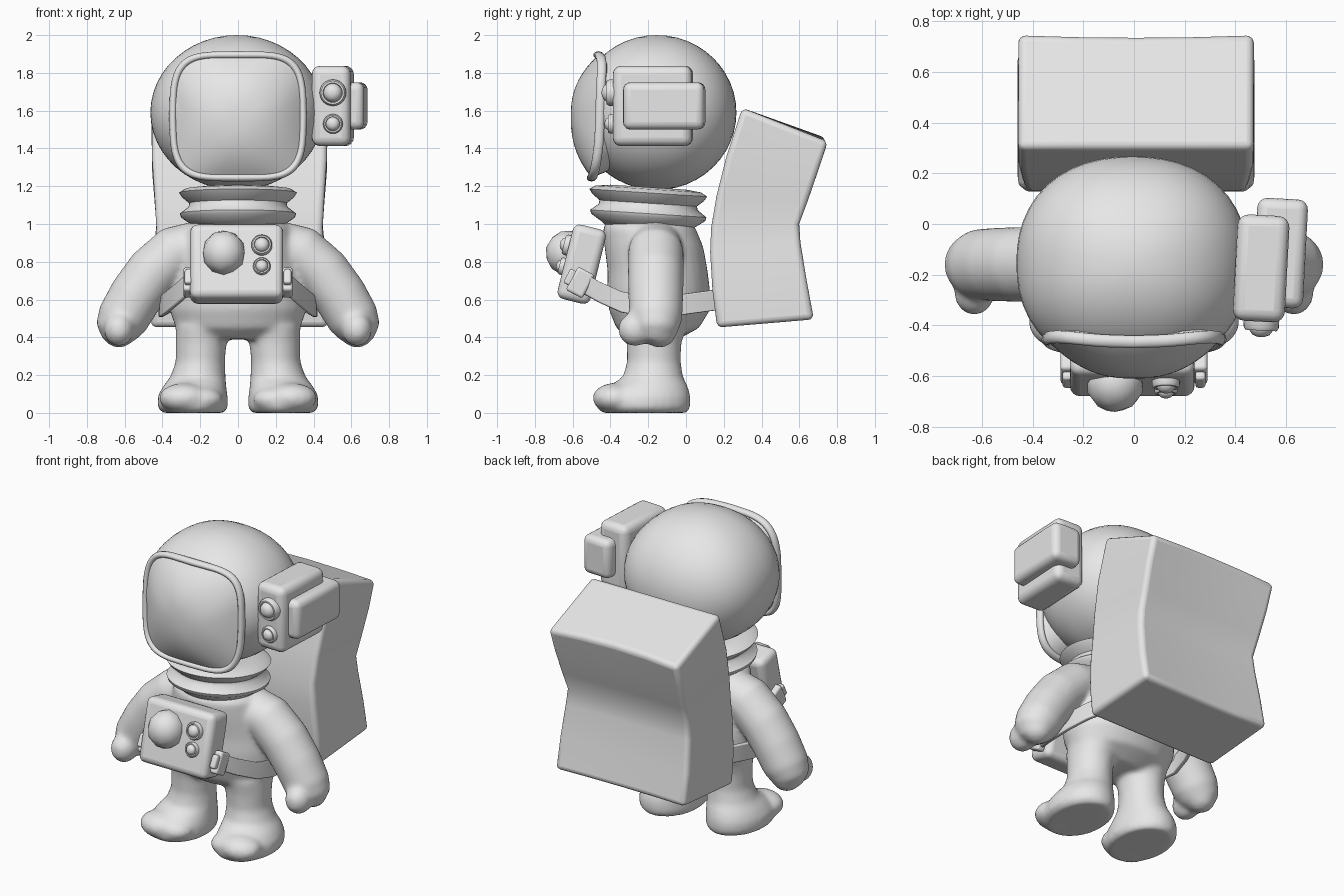
import bpy, bmesh, math
from mathutils import Vector, Matrix

if "Cube" in bpy.data.objects:
    bpy.data.objects.remove(bpy.data.objects["Cube"])

grey = bpy.data.materials.new("light_grey")
grey.diffuse_color = (0.8, 0.8, 0.8, 1)
grey.use_nodes = True
grey.node_tree.nodes["Principled BSDF"].inputs["Base Color"].default_value = grey.diffuse_color


def finish(name, bm, smooth=True, bevel=0.0, matrix=None):
    """Turn a bmesh into a named object."""
    bmesh.ops.recalc_face_normals(bm, faces=bm.faces)
    me = bpy.data.meshes.new(name)
    bm.to_mesh(me)
    bm.free()
    me.materials.append(grey)
    ob = bpy.data.objects.new(name, me)
    bpy.context.collection.objects.link(ob)
    if matrix:
        ob.matrix_world = matrix
    if bevel:
        mod = ob.modifiers.new("bevel", "BEVEL")
        mod.width, mod.segments, mod.limit_method = bevel, 4, "ANGLE"
        mod.angle_limit = math.radians(35)
    if smooth:
        for p in me.polygons:
            p.use_smooth = True
    return ob


def skin_rings(bm, rings, caps=True):
    """Bridge rings of points with quads."""
    vs = [[bm.verts.new(p) for p in r] for r in rings]
    n = len(vs[0])
    for a, b in zip(vs, vs[1:]):
        for i in range(n):
            bm.faces.new((a[i], a[(i + 1) % n], b[(i + 1) % n], b[i]))
    if caps:
        bm.faces.new(vs[0])
        bm.faces.new(vs[-1])


def loft(bm, sections, flat=True, n=32, tilt=0.0):
    """Loft ellipses (x, y, z, rx, ry), level or square to the path."""
    pts = [Vector(s[:3]) for s in sections]
    rings = []
    for i, (p, s) in enumerate(zip(pts, sections)):
        t = Vector((0, 0, 1)) if flat else (pts[min(i + 1, len(pts) - 1)] - pts[max(i - 1, 0)]).normalized()
        u = Vector((0, 1, 0))
        v = u.cross(t)
        ring = []
        for k in range(n):
            a = math.tau * k / n
            q = p + v * s[3] * math.cos(a) + u * s[4] * math.sin(a)
            q.z -= tilt * (q.y - p.y)
            ring.append(q)
        rings.append(ring)
    skin_rings(bm, rings)


def ball(bm, loc, scale, seg=32):
    m = Matrix.Translation(loc) @ Matrix.Diagonal((*scale, 1))
    bmesh.ops.create_uvsphere(bm, u_segments=seg, v_segments=seg // 2, radius=1, matrix=m)


def box(name, size, matrix, bevel):
    bm = bmesh.new()
    bmesh.ops.create_cube(bm, size=1, matrix=Matrix.Diagonal((*size, 1)))
    return finish(name, bm, True, bevel, matrix)


def knob(name, matrix, x, y, z, r):
    """Round collar with a domed button, facing local -y."""
    bm = bmesh.new()
    turn = Matrix.Translation((x, y, z)) @ Matrix.Rotation(math.pi / 2, 4, "X")
    prof = [(1, -0.3), (1, 0.3), (0.88, 0.5), (0.74, 0.5), (0.7, 0.35), (0.66, 0.5), (0.48, 0.75), (0.2, 0.86)]
    rings = [[turn @ Vector((r * q * math.cos(math.tau * k / 24), r * q * math.sin(math.tau * k / 24), r * h))
              for k in range(24)] for q, h in prof]
    skin_rings(bm, rings)
    return finish(name, bm, True, 0, matrix)


# Suit body: torso, arms and legs fused into one soft shape
bm = bmesh.new()
loft(bm, [(0, y, z, rx, ry) for z, y, rx, ry in (
    (0.39, -0.17, 0.22, 0.13), (0.45, -0.15, 0.33, 0.22), (0.55, -0.14, 0.365, 0.27),
    (0.65, -0.145, 0.36, 0.272), (0.75, -0.15, 0.34, 0.265), (0.88, -0.17, 0.31, 0.262),
    (0.98, -0.195, 0.28, 0.245), (1.04, -0.2, 0.2, 0.2))])
for s in (1, -1):
    loft(bm, [(s * x, -0.16, z, r, r * 1.02) for x, z, r in (
        (0.15, 0.89, 0.1), (0.22, 0.88, 0.135), (0.33, 0.85, 0.144), (0.45, 0.742, 0.145), (0.54, 0.62, 0.143),
        (0.61, 0.5, 0.138), (0.645, 0.43, 0.115), (0.66, 0.375, 0.06))], flat=False)
    ball(bm, (s * 0.63, -0.27, 0.442), (0.08, 0.09, 0.09))
    ball(bm, (s * 0.63, -0.14, 0.43), (0.09, 0.09, 0.085))
    loft(bm, [(s * x, y, z, rx, ry) for x, y, z, rx, ry in (
        (0.235, -0.22, 0.0, 0.165, 0.225), (0.24, -0.225, 0.03, 0.187, 0.25), (0.24, -0.22, 0.09, 0.185, 0.245),
        (0.23, -0.2, 0.14, 0.168, 0.21), (0.212, -0.175, 0.19, 0.147, 0.16), (0.2, -0.17, 0.27, 0.13, 0.142),
        (0.195, -0.17, 0.37, 0.135, 0.145), (0.19, -0.16, 0.46, 0.14, 0.17))])
    ball(bm, (s * 0.285, -0.38, 0.078), (0.135, 0.115, 0.08))
    ball(bm, (s * 0.2, -0.37, 0.07), (0.12, 0.1, 0.07))
body = finish("suit_body", bm)
mod = body.modifiers.new("fuse", "REMESH")
mod.mode, mod.voxel_size, mod.use_smooth_shade = "VOXEL", 0.014, True
mod = body.modifiers.new("soften", "SMOOTH")
mod.factor, mod.iterations = 0.5, 14

# Helmet, slightly squared in plan
bm = bmesh.new()
ball(bm, (0, 0, 0), (1, 1, 1), 48)
for v in bm.verts:
    x, y, z = v.co
    r = math.hypot(x, y)
    if r > 1e-6:
        k = r / (abs(x) ** 2.25 + abs(y) ** 2.25) ** (1 / 2.25)
    else:
        k = 1
    v.co = (-0.006 + 0.458 * x * k, -0.155 + 0.422 * y * k, 1.59 + 0.41 * z)
finish("helmet", bm)


# Visor: domed rounded square with a raised rim
def rim_point(a, scale=1.0):
    c, s = math.cos(a), math.sin(a)
    e = 1 + (2 / 4.5 - 1) * min(1, scale) ** 2  # rounder towards the middle
    h = math.copysign(abs(c) ** e, c)
    w = math.copysign(abs(s) ** e, s)
    x = 0.345 * h * (1 - 0.06 * w * w)
    y = -0.455 - (0.01 if w > 0 else 0.045) * w * w + (0.03 if w > 0 else 0.01) * h * h * w * w
    return Vector((scale * x, y, 1.57 + scale * 0.325 * w))


N = 64
angles = [math.tau * k / N for k in range(N)]
rings = []
for t, back in [(0.85, True)] + [(1 - 0.1 * i, False) for i in range(10)] + [(0.02, False)]:
    ring = []
    for a in angles:
        p = rim_point(a, t)
        p.y = -0.38 if back else p.y + (-0.61 - p.y) * (1 - t ** 2.4)
        ring.append(p)
    rings.append(ring)
bm = bmesh.new()
skin_rings(bm, rings)
finish("visor", bm)

rings = []
for a in angles + angles[:1]:
    p = rim_point(a)
    out = Vector((p.x, 0, p.z - 1.57)).normalized()
    rings.append([p + out * 0.02 * math.cos(b) + Vector((0, 0.026 * math.sin(b), 0))
                  for b in (math.tau * j / 10 for j in range(10))])
bm = bmesh.new()
skin_rings(bm, rings, caps=False)
bmesh.ops.remove_doubles(bm, verts=bm.verts, dist=1e-5)
finish("visor_rim", bm)

# Neck bellows
bm = bmesh.new()
loft(bm, [(0, -0.2, z, r, r) for z, r in (
    (0.975, 0.22), (1.0, 0.25), (1.035, 0.302), (1.055, 0.308), (1.09, 0.262), (1.11, 0.258),
    (1.14, 0.295), (1.165, 0.312), (1.185, 0.28), (1.195, 0.2))], n=48, tilt=0.065)
neck = finish("neck_bellows", bm)

# Backpack: bent box lofted from bottom to top, dished slightly across the back
bm = bmesh.new()
rows = [(0.165, 0.452, 0.678, 0.495, 0.468), (0.14, 0.65, 0.64, 0.7, 0.465), (0.128, 0.85, 0.607, 0.9, 0.45),
        (0.133, 0.98, 0.6, 1.0, 0.44), (0.162, 1.15, 0.645, 1.12, 0.45), (0.212, 1.35, 0.7, 1.28, 0.463),
        (0.298, 1.615, 0.752, 1.435, 0.465)]
cols = (-1, -0.5, 0, 0.5, 1)
skin_rings(bm, [[(0.008 + w * c, yf, zf) for c in cols] +
                [(0.008 + w * c, yb - 0.01 * (1 - c * c), zb + (0.02 * (1 - c * c) if zb > 1.4 else 0))
                 for c in reversed(cols)] for yf, zf, yb, zb, w in rows])
finish("backpack", bm, True, 0.03)

# Chest control box with dial and buttons
chest = Matrix.Translation((-0.007, -0.552, 0.787)) @ Matrix.Rotation(math.radians(-14), 4, "X")
box("chest_box", (0.492, 0.18, 0.405), chest, 0.04)
bm = bmesh.new()
bmesh.ops.create_icosphere(bm, subdivisions=2, radius=1, matrix=Matrix.Translation((-0.068, -0.09, 0.04))
                           @ Matrix.Diagonal((0.115, 0.115, 0.12, 1)))
finish("chest_dial", bm, True, 0, chest)
knob("chest_button_upper", chest, 0.133, -0.09, 0.08, 0.055)
knob("chest_button_lower", chest, 0.133, -0.09, -0.035, 0.046)

# Radio unit on the side of the helmet
radio = Matrix.Translation((0.502, -0.175, 1.625)) @ Matrix.Rotation(math.radians(-3), 4, "Z")
box("radio_box", (0.205, 0.42, 0.425), radio, 0.045)
box("radio_cover", (0.2, 0.43, 0.25),
    Matrix.Translation((0.577, -0.115, 1.625)) @ Matrix.Rotation(math.radians(-3), 4, "Z"), 0.04)
knob("radio_knob_upper", radio, 0.012, -0.21, 0.07, 0.07)
knob("radio_knob_lower", radio, 0.012, -0.21, -0.095, 0.052)

# Straps and clips on both sides
for s, side in ((1, "left"), (-1, "right")):
    path = [(0.255, -0.56, 0.70), (0.32, -0.46, 0.642), (0.385, -0.34, 0.588), (0.415, -0.22, 0.565),
            (0.42, -0.1, 0.562), (0.39, 0.03, 0.58), (0.33, 0.18, 0.60)]
    bm = bmesh.new()
    skin_rings(bm, [[(s * x, y, z - 0.055), (s * (x - 0.025), y - 0.01, z - 0.055),
                     (s * (x - 0.025), y - 0.01, z + 0.055), (s * x, y, z + 0.055)] for x, y, z in path])
    finish("strap_" + side, bm, True, 0.006)
    clip = Matrix.Translation((s * 0.262, -0.56, 0.69)) @ Matrix.Rotation(math.radians(-28), 4, "X")
    box("clip_" + side, (0.055, 0.1, 0.14), clip, 0.015)
    box("clip_tab_" + side, (0.04, 0.06, 0.085), clip @ Matrix.Translation((0, -0.05, 0)), 0.012)

# Smooth shading that keeps hard edges
for ob in bpy.context.scene.objects:
    ob.select_set(ob.type == "MESH" and ob is not body)
bpy.context.view_layer.objects.active = neck
bpy.ops.object.shade_smooth_by_angle(angle=math.radians(50))
